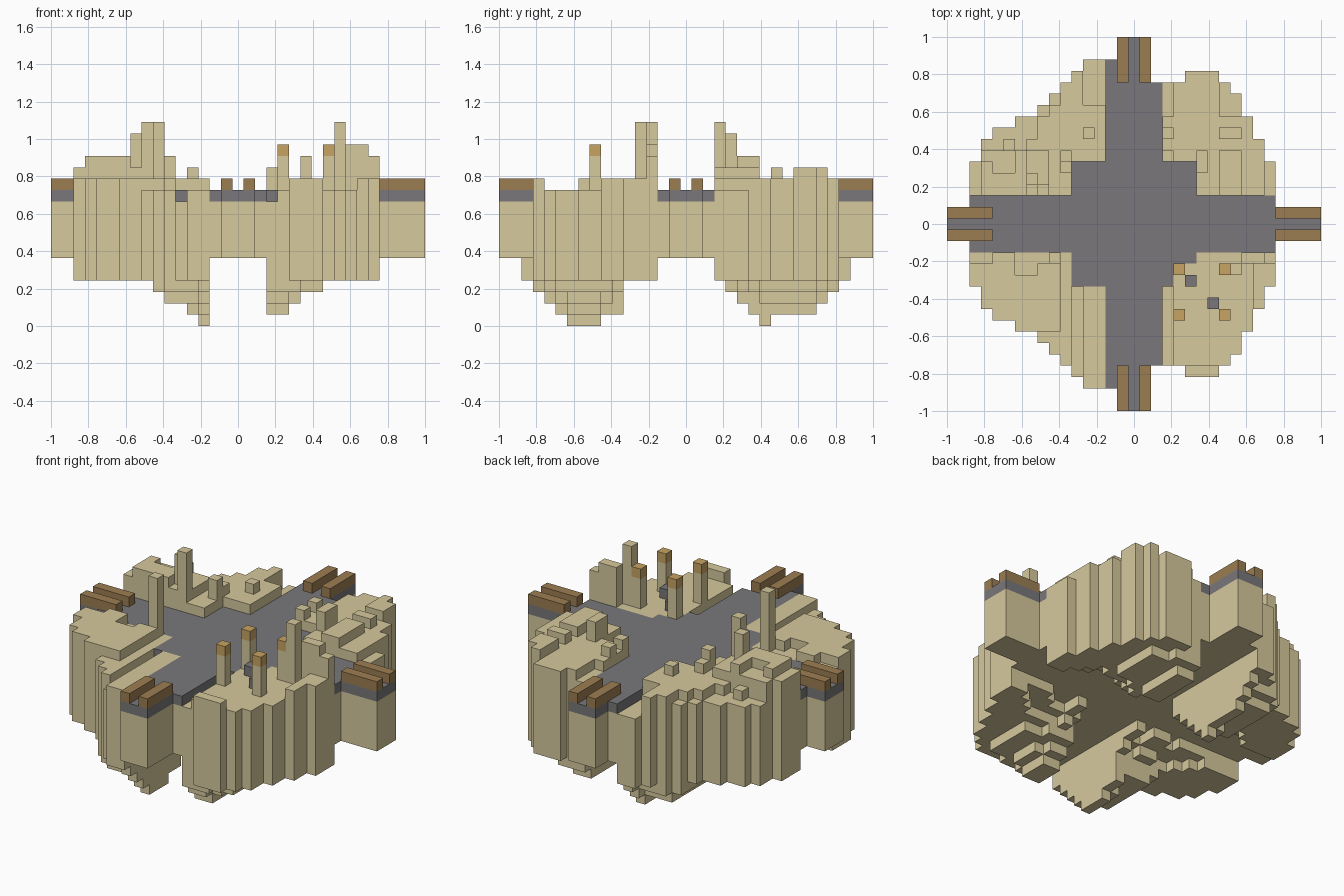
import bpy
import bmesh
from math import hypot

cube = bpy.data.objects.get("Cube")
if cube:
    bpy.data.objects.remove(cube)

U = 2 / 33  # size of one block


def material(name, rgb):
    mat = bpy.data.materials.new(name)
    mat.use_nodes = True
    mat.diffuse_color = (*rgb, 1)
    mat.node_tree.nodes["Principled BSDF"].inputs["Base Color"].default_value = (*rgb, 1)
    return mat


SAND = material("sandstone", (0.68, 0.585, 0.34))
STONE = material("grey stone", (0.192, 0.186, 0.194))
WOOD = material("brown wood", (0.335, 0.208, 0.085))
CAP = material("amber wood", (0.57, 0.37, 0.125))


def columns(name, cells, mat):
    """Blocky solid from a dict of (column, row) -> (bottom, top) in blocks."""
    bm = bmesh.new()

    def quad(points):
        bm.faces.new([bm.verts.new([c * U for c in p]) for p in points])

    for (i, j), (lo, hi) in cells.items():
        a, b, c, d = i - 0.5, i + 0.5, j - 0.5, j + 0.5
        quad([(a, c, hi), (b, c, hi), (b, d, hi), (a, d, hi)])
        quad([(a, d, lo), (b, d, lo), (b, c, lo), (a, c, lo)])
        sides = [((1, 0), (b, c), (b, d)), ((-1, 0), (a, d), (a, c)),
                 ((0, 1), (b, d), (a, d)), ((0, -1), (a, c), (b, c))]
        for (di, dj), p, q in sides:
            nlo, nhi = cells.get((i + di, j + dj), (hi, hi))
            for s, t in ((lo, min(hi, nlo)), (max(lo, nhi), hi)):
                if t > s:
                    quad([(*p, s), (*q, s), (*q, t), (*p, t)])
    bmesh.ops.remove_doubles(bm, verts=bm.verts, dist=U / 100)
    mesh = bpy.data.meshes.new(name)
    bm.to_mesh(mesh)
    bm.free()
    mesh.materials.append(mat)
    obj = bpy.data.objects.new(name, mesh)
    bpy.context.collection.objects.link(obj)


def is_path(i, j):
    """Cross-shaped walkway with a square plaza in the middle."""
    if max(abs(i), abs(j)) <= 5:
        return not (i >= 4 and j <= -4)
    if abs(i) <= 1 or abs(j) <= 1:
        return True
    if abs(j) <= 2:
        return -14 <= i <= 12
    if abs(i) <= 2:
        return abs(j) <= (14 if i == -2 else 12)
    return False


# Widest block of each row, counted from the third row outward
LEFT_EDGE = [14, 14, 14, 13, 13, 12, 10, 8, 7, 6, 5, 4]
RIGHT_EDGE = [12, 12, 12, 11, 11, 10, 10, 9, 9, 8, 7]
# Underside level by column and by row, from the third outward
LEFT_UNDER = [0, 1, 2, 2, 3]
RIGHT_UNDER = [1, 1, 2, 3, 3]
FRONT_UNDER = [5, 5, 4, 1, 1, 0, 0, 0, 1, 2, 3, 4]
BACK_UNDER = [4, 3, 2, 1, 0, 1, 1, 1, 1, 2, 3, 4]


def ragged(i, j):
    return (i // 2 * 5 + j // 2 * 3) % 3


def in_island(i, j):
    edge = LEFT_EDGE if i < 0 else RIGHT_EDGE
    row = abs(j) - 3
    if abs(i) < 3 or not 0 <= row < len(edge):
        return False
    return abs(i) <= edge[row] and not (i in (3, 4) and abs(j) == 13)


def underside(i, j):
    """Rounded, stepped cone hanging under each quarter."""
    if abs(i) <= 2 or abs(j) <= 2:
        return 6
    under = LEFT_UNDER if i < 0 else RIGHT_UNDER
    a = under[abs(i) - 3] if abs(i) < 8 else 4
    b = (FRONT_UNDER if j < 0 else BACK_UNDER)[abs(j) - 3]
    if i > 0:
        b = max(b, 8 - abs(j))
    depth = hypot(a, b)
    if a and b:
        depth += ragged(i, j) / 3
    shelf = 6 - (abs(i) + abs(j) - 8) // 3
    return min(round(depth), max(4, min(6, shelf)))


def ground(i, j):
    """Ragged terraces in each quarter."""
    step = ragged(i, j)
    if i < 0 and j > 0:
        if i >= -4 and j >= 11:
            return 11
        if -13 <= i <= -10 and j <= 4 + step:
            return 15
        if i <= -7 - step and j <= 6:
            return 14
        return 13 if abs(i) + j + step < 19 else 12
    if i < 0:
        if i == -5:
            return 11
        if j >= -2 - step:
            return 12
        return 13 if i <= -6 - step and i < -6 and j >= -9 else 12
    if j > 0:
        if i == 12 or (i == 3 and j > 9):
            return 12
        if j >= 10 and i >= 8:
            return 14
        return 14 if step == 2 and j not in (7, 9, 13) else 13
    if i == 3:
        return 11
    return 13 if j == -13 or (i >= 10 + step and j >= -7) else 12


# Lone spires and boulders standing on the terrain
SPIRES = {(-8, 3): 18, (-9, 4): 17, (-7, -3): 18, (9, -4): 18,
          (10, -3): 16, (11, -3): 16, (12, -3): 15, (6, 6): 15,
          (6, 5): 15, (-6, 5): 15, (-6, 6): 14, (-4, 8): 14}
POSTS = [(i, j) for i in (4, 8) for j in (-4, -8)]

# Sandstone body and stone paving
body, paving = {}, {}
for i in range(-16, 17):
    for j in range(-16, 17):
        if is_path(i, j):
            body[i, j] = (underside(i, j), 11)
            paving[i, j] = (11, 12)
        elif in_island(i, j):
            top = 15 if (i, j) in POSTS else SPIRES.get((i, j), ground(i, j))
            body[i, j] = (underside(i, j), top)
columns("sandstone_island", body, SAND)
columns("stone_path", paving, STONE)

# Paired wooden rails at the four path ends
for label, flip, sign in (("right", False, -1), ("left", False, 1),
                          ("front", True, -1), ("back", True, 1)):
    rails = {}
    for side in (-1, 1):
        for n in range(13, 17):
            rails[(side, sign * n) if flip else (sign * n, side)] = (12, 13)
    columns(label + "_rails", rails, WOOD)

# Post caps and small stone blocks of the corner shrine
columns("post_caps", {p: (15, 16) for p in POSTS}, CAP)
columns("shrine_stones", {(5, -5): (12, 13), (7, -7): (12, 13)}, STONE)
